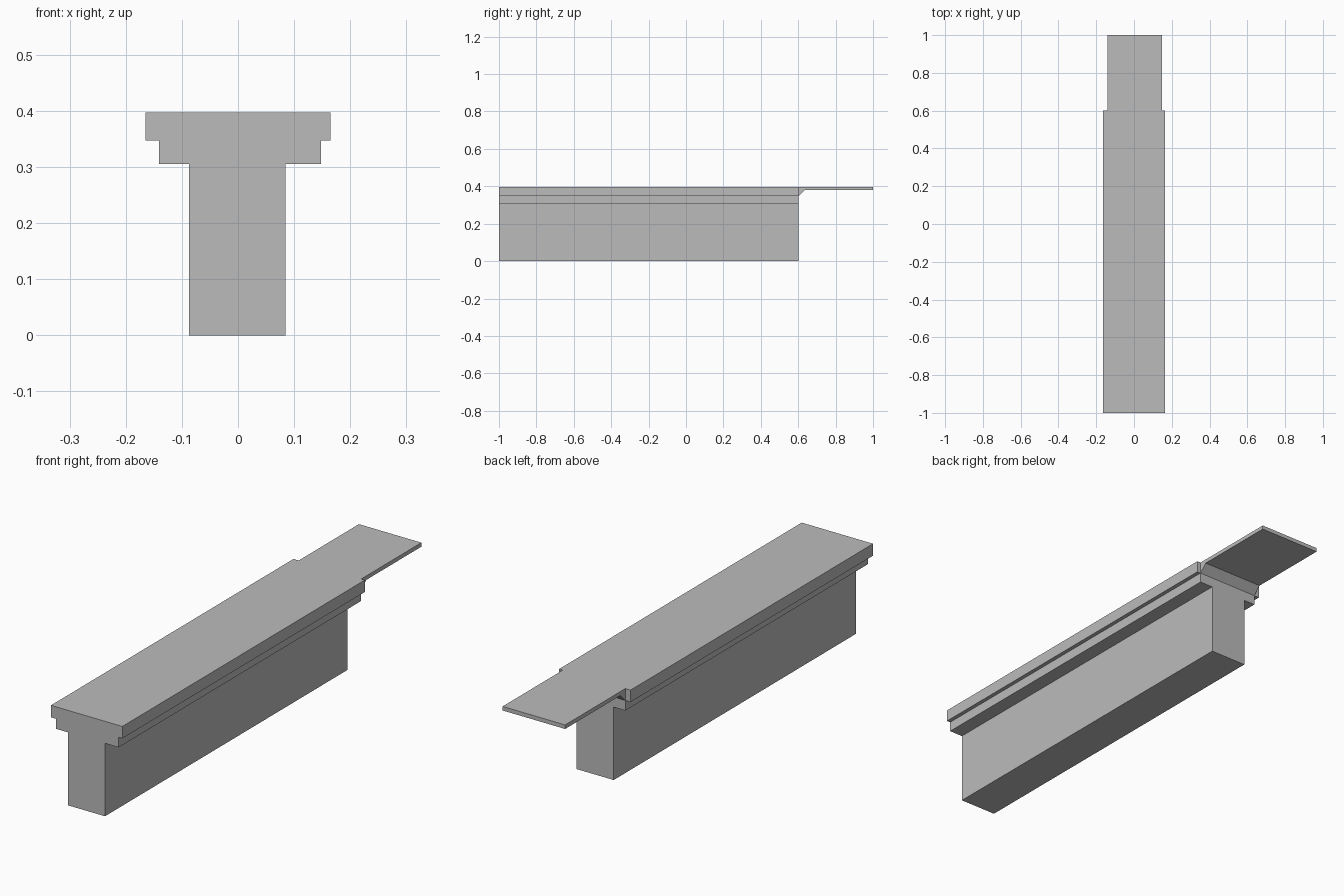
import bpy
import bmesh

old = bpy.data.objects.get("Cube")
if old:
    bpy.data.objects.remove(old, do_unlink=True)

grey = bpy.data.materials.new("concrete_grey")
grey.use_nodes = True
colour = (0.5, 0.5, 0.5, 1)
grey.diffuse_color = colour
grey.node_tree.nodes["Principled BSDF"].inputs["Base Color"].default_value = colour


def extrude_profile(name, points, offset):
    """Sweep a closed profile along an offset into a solid."""
    bm = bmesh.new()
    face = bm.faces.new([bm.verts.new(p) for p in points])
    swept = bmesh.ops.extrude_face_region(bm, geom=[face])["geom"]
    moved = [v for v in swept if isinstance(v, bmesh.types.BMVert)]
    bmesh.ops.translate(bm, verts=moved, vec=offset)
    bmesh.ops.recalc_face_normals(bm, faces=bm.faces)
    mesh = bpy.data.meshes.new(name)
    bm.to_mesh(mesh)
    bm.free()
    mesh.materials.append(grey)
    obj = bpy.data.objects.new(name, mesh)
    bpy.context.collection.objects.link(obj)
    return obj


FRONT, JOINT, BACK = -1.0, 0.602, 1.0
TOP, LEDGE, STEP = 0.397, 0.347, 0.305
STEP_LEFT, STEP_RIGHT = 0.148, -0.141

# Stepped T-shaped beam: stem, intermediate step and wide cap
section = [(-0.087, 0), (0.085, 0), (0.085, STEP), (STEP_LEFT, STEP),
           (STEP_LEFT, LEDGE), (0.165, LEDGE), (0.165, TOP), (-0.165, TOP),
           (-0.165, LEDGE), (STEP_RIGHT, LEDGE), (STEP_RIGHT, STEP), (-0.087, STEP)]
extrude_profile("stepped_beam", [(x, FRONT, z) for x, z in section],
                (0, JOINT - FRONT, 0))

# Thin rear tongue with a sloped underside where it meets the beam
tongue = [(JOINT, LEDGE), (JOINT + 0.033, 0.38), (BACK, 0.38),
          (BACK, TOP), (JOINT, TOP)]
extrude_profile("rear_tongue", [(STEP_RIGHT, y, z) for y, z in tongue],
                (STEP_LEFT - STEP_RIGHT, 0, 0))
